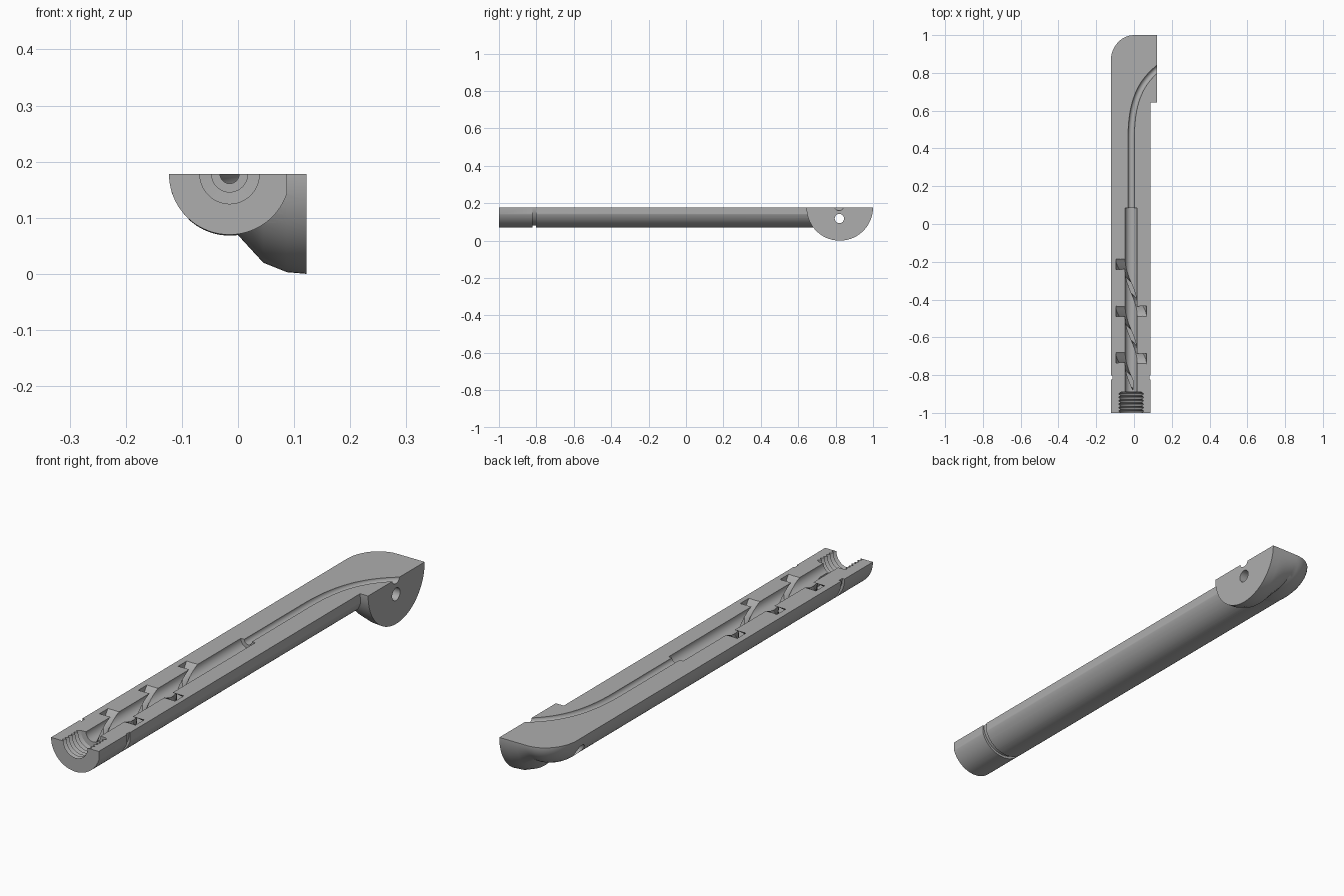
import bpy
import bmesh
from math import sin, cos, pi, sqrt, radians
from mathutils import Vector

if "Cube" in bpy.data.objects:
    bpy.data.objects.remove(bpy.data.objects["Cube"], do_unlink=True)

AX, TOP = -0.015, 0.178      # long axis of the handle, height of the split plane
R, FLAT = 0.108, 0.087       # body radius, side flat
HEAD_Y = 0.822

grey = bpy.data.materials.new("plain grey")
grey.use_nodes = True
grey.diffuse_color = (0.42, 0.42, 0.42, 1)
grey.node_tree.nodes["Principled BSDF"].inputs["Base Color"].default_value = (0.42, 0.42, 0.42, 1)


def loft(name, rings, closed=False):
    """Skin a list of equal-sized point rings into a solid."""
    bm = bmesh.new()
    rows = [[bm.verts.new(p) for p in ring] for ring in rings]
    n = len(rows[0])
    pairs = list(zip(rows, rows[1:]))
    if closed:
        pairs.append((rows[-1], rows[0]))
    else:
        bm.faces.new(rows[0])
        bm.faces.new(rows[-1])
    for a, b in pairs:
        for i in range(n):
            j = (i + 1) % n
            bm.faces.new((a[i], a[j], b[j], b[i]))
    bmesh.ops.recalc_face_normals(bm, faces=bm.faces)
    mesh = bpy.data.meshes.new(name)
    bm.to_mesh(mesh)
    bm.free()
    mesh.materials.append(grey)
    obj = bpy.data.objects.new(name, mesh)
    bpy.context.collection.objects.link(obj)
    return obj


def polar(angle, r, y):
    return Vector((AX + r * cos(angle), y, TOP + r * sin(angle)))


def lathe(name, profile, n=64):
    """Solid of revolution about the long axis from (y, radius) pairs."""
    return loft(name, [[polar(2 * pi * (i + 0.5) / n, r, y) for i in range(n)] for y, r in profile])


def box(name, lo, hi):
    return loft(name, [[(x, lo[1], lo[2]), (x, hi[1], lo[2]), (x, hi[1], hi[2]), (x, lo[1], hi[2])]
                       for x in (lo[0], hi[0])])


def combine(target, tool, operation="DIFFERENCE"):
    mod = target.modifiers.new("combine", "BOOLEAN")
    mod.operation, mod.object, mod.solver = operation, tool, "EXACT"
    bpy.context.view_layer.objects.active = target
    bpy.ops.object.modifier_apply(modifier=mod.name)
    bpy.data.objects.remove(tool, do_unlink=True)


# Round handle with a flat along one side
handle = lathe("handle_half", [(-1, R), (HEAD_Y, R)], 96)
combine(handle, box("side_flat", (FLAT, -1.1, -0.2), (0.3, 0.9, 0.5)))

# Collar groove near the open end
collar = [[polar(2 * pi * (i + 0.5) / 96, r, y) for r, y in
           ((0.098, -0.822), (0.13, -0.822), (0.13, -0.802), (0.098, -0.802))] for i in range(96)]
combine(handle, loft("collar_groove", collar, closed=True))

# Head: elliptical sections from the rounded heel to the round side plate
sections = []
for i in range(13):
    a = pi / 2 * (i + 0.3) / 12.3
    x = -0.123 * cos(a)
    reach = 0.04 + 0.138 * sin(a)
    sections.append((x, reach, sqrt(R * R - (x - AX) ** 2) + 0.002 * sin(a)))
sections += [(0.045, 0.178, 0.158), (FLAT, 0.178, 0.175), (0.122, 0.178, 0.178)]
head = loft("head", [[(x, HEAD_Y + ry * cos(2 * pi * (i + 0.5) / 80), TOP + rz * sin(2 * pi * (i + 0.5) / 80))
                      for i in range(80)] for x, ry, rz in sections])
combine(handle, head, "UNION")

# Split the solid in half along its length
combine(handle, box("split", (-0.5, -1.5, TOP), (0.5, 1.5, 0.6)))

# Threaded mouth and main bore
bore = [(-1.05, 0.053), (-1.0, 0.053)]
pitch = 0.11 / 6
for i in range(6):
    y = -1 + i * pitch
    bore += [(y + pitch * 0.4, 0.065), (y + pitch * 0.6, 0.065), (y + pitch, 0.053)]
bore += [(-0.889, 0.032), (0.085, 0.032)]
combine(handle, lathe("bore", bore))

# Spiral slots opening into the bore
for start, turn in ((-0.2125, 1.06), (-0.4625, 1.06), (-0.7075, 0.61)):
    steps = 40
    rings = []
    for i in range(steps + 1):
        t = -0.06 + (turn + 0.06) * i / steps
        y = start - 0.25 * t
        rings.append([polar(pi + pi * t, r, y + dy) for r, dy in
                      ((0.022, -0.0275), (0.081, -0.0275), (0.081, 0.0275), (0.022, 0.0275))])
    combine(handle, loft("spiral_slot", rings))

# Narrow channel bending out through the side plate
p0, p1, p2, p3 = (Vector(p) for p in ((AX, 0.45), (AX, 0.66), (0.04, 0.755), (0.135, 0.83)))
path = [(Vector((AX, 0.05)), Vector((0, 1)))]
for i in range(25):
    t = i / 24
    s = 1 - t
    point = p0 * s ** 3 + p1 * 3 * s * s * t + p2 * 3 * s * t * t + p3 * t ** 3
    slope = (p1 - p0) * s * s + (p2 - p1) * 2 * s * t + (p3 - p2) * t * t
    path.append((point, slope.normalized()))
rings = []
for point, d in path:
    ring = []
    for k in range(32):
        a = 2 * pi * (k + 0.5) / 32
        ring.append((point.x + d.y * 0.017 * cos(a), point.y - d.x * 0.017 * cos(a), TOP + 0.017 * sin(a)))
    rings.append(ring)
combine(handle, loft("channel", rings))

# Pivot hole through the head
combine(handle, loft("pivot_hole", [[(x, 0.82 + 0.025 * cos(2 * pi * i / 32), 0.118 + 0.025 * sin(2 * pi * i / 32))
                                     for i in range(32)] for x in (-0.3, 0.3)]))

# Smooth round surfaces, crisp edges
bpy.ops.object.select_all(action="DESELECT")
handle.select_set(True)
bpy.context.view_layer.objects.active = handle
bpy.ops.object.shade_smooth_by_angle(angle=radians(25))
